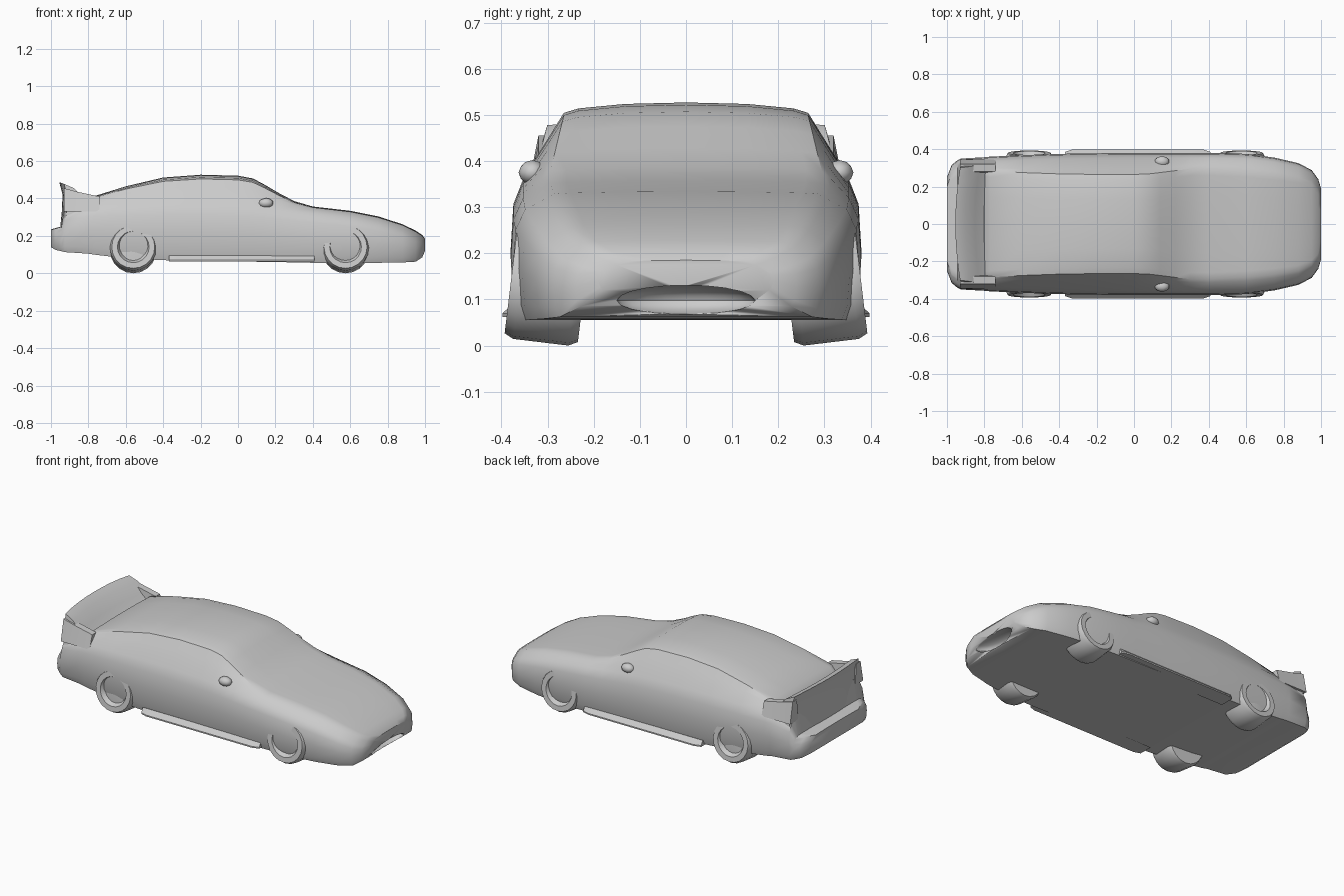
import bpy, bmesh, math
from mathutils import Vector, Matrix

if "Cube" in bpy.data.objects:
    bpy.data.objects.remove(bpy.data.objects["Cube"])

GREY = (0.6, 0.6, 0.6, 1)
grey = bpy.data.materials.new("plain grey")
grey.use_nodes = True
grey.diffuse_color = GREY
grey.node_tree.nodes["Principled BSDF"].inputs["Base Color"].default_value = GREY


def finish(name, bm, angle=35):
    bmesh.ops.recalc_face_normals(bm, faces=bm.faces)
    mesh = bpy.data.meshes.new(name)
    bm.to_mesh(mesh)
    bm.free()
    mesh.materials.append(grey)
    obj = bpy.data.objects.new(name, mesh)
    bpy.context.collection.objects.link(obj)
    bpy.ops.object.select_all(action="DESELECT")
    obj.select_set(True)
    bpy.context.view_layer.objects.active = obj
    bpy.ops.object.shade_smooth_by_angle(angle=math.radians(angle))
    return obj


def loft(name, rings, angle=35):
    """Skin a row of closed rings and cap both ends."""
    bm = bmesh.new()
    rows = [[bm.verts.new(p) for p in ring] for ring in rings]
    n = len(rows[0])
    for a, b in zip(rows, rows[1:]):
        for i in range(n):
            j = (i + 1) % n
            bm.faces.new((a[i], a[j], b[j], b[i]))
    bm.faces.new(rows[0])
    bm.faces.new(rows[-1])
    return finish(name, bm, angle)


def section(x, w, low, belt, top, roof):
    """Cross-section of the body, mirrored about y = 0."""
    h, rise = belt - low, top - belt
    half = [(0.95 * w, low), (0.985 * w, low + 0.15 * h), (w, low + 0.5 * h),
            (0.985 * w, low + 0.82 * h), (0.93 * w, belt),
            (roof + 0.3 * (0.93 * w - roof), belt + 0.6 * rise),
            (roof, belt + 0.86 * rise), (0.88 * roof, belt + 0.92 * rise),
            (0.5 * roof, belt + 0.98 * rise)]
    right = [(x, -y, z) for y, z in half]
    left = [(x, y, z) for y, z in reversed(half)]
    return right + [(x, 0, top)] + left + [(x, 0, low)]


# Body stations: x, half width, underside, beltline, top, roof half width
stations = [
    (-1.0, .25, .14, .215, .235, .2),
    (-.975, .315, .125, .225, .242, .27),
    (-.945, .34, .118, .235, .25, .29),
    (-.925, .35, .113, .32, .37, .29),
    (-.80, .357, .105, .35, .375, .29),
    (-.77, .36, .10, .352, .412, .285),
    (-.6, .368, .08, .36, .465, .275),
    (-.4, .375, .07, .365, .512, .268),
    (-.2, .378, .066, .365, .527, .265),
    (0, .38, .063, .36, .522, .265),
    (.08, .38, .062, .355, .507, .268),
    (.14, .38, .061, .35, .475, .275),
    (.22, .38, .06, .34, .428, .285),
    (.3, .38, .058, .33, .386, .295),
    (.4, .38, .056, .32, .357, .295),
    (.6, .375, .055, .295, .334, .285),
    (.75, .355, .056, .265, .304, .27),
    (.88, .325, .058, .225, .262, .25),
    (.95, .288, .062, .19, .228, .22),
    (.985, .24, .085, .17, .205, .18),
    (1.0, .19, .12, .16, .185, .14)]
body = loft("body", [section(*s) for s in stations])

# Intake opening under the nose
bm = bmesh.new()
bmesh.ops.create_uvsphere(bm, u_segments=20, v_segments=10, radius=1)
bmesh.ops.transform(bm, verts=bm.verts, matrix=Matrix.Translation((.99, 0, .098))
                    @ Matrix.Diagonal((.08, .15, .033, 1)))
cutter = finish("intake_cutter", bm)
cutter.hide_render = True
cutter.hide_set(True)
cut = body.modifiers.new("intake", "BOOLEAN")
cut.object = cutter
cut.solver = "EXACT"

# Rear wing: an upswept lip bowed across the tail
rings = []
for i in range(9):
    y = -.32 + .08 * i
    t = abs(y) / .32
    dx, dz = .025 * t ** 2, -.008 * t ** 3
    rings.append([(x + dx, y * s, z + dz) for x, z, s in (
        (-.955, .486, .94), (-.90, .462, .96), (-.85, .41, 1), (-.79, .365, 1),
        (-.80, .30, 1.04), (-.95, .25, 1.04), (-.942, .33, 1.04), (-.938, .42, 1))])
loft("rear_wing", rings, 40)

# Rear corners joining the fastback pillars to the wing
for side, name in ((1, "left"), (-1, "right")):
    loft(name + "_wing_support", [
        [(x, side * y, z) for y, z in ((.27, .33), (.345, .33), (.32, top), (.28, top))]
        for x, top in ((-.93, .455), (-.86, .436), (-.74, .41))])

    # Sill ledge along the floor edge
    loft(name + "_sill", [
        [(x, side * y, z) for y, z in ((.3, .062), (out, .062), (out, .07), (.37, .095))]
        for x, out in ((-.37, .385), (-.33, .398), (.37, .398), (.41, .385))])

    # Door mirror
    bm = bmesh.new()
    bmesh.ops.create_icosphere(bm, subdivisions=2, radius=1)
    bmesh.ops.transform(bm, verts=bm.verts, matrix=Matrix.Translation((.15, side * .333, .375))
                        @ Matrix.Diagonal((.04, .03, .027, 1)))
    finish(name + "_mirror", bm)

    # Wheels, leaning out at the foot, with a dished outer face
    for x, end in ((-.56, "rear"), (.575, "front")):
        lean = Matrix.Rotation(side * .12, 4, "X")
        centre = Vector((x, side * .3, .128))
        rings = []
        for r, y in ((.07, -.08), (.115, -.08), (.125, -.06), (.125, .06),
                     (.115, .08), (.085, .08), (.07, .055), (.02, .06)):
            ring = []
            for k in range(20):
                a = math.tau * k / 20
                ring.append(centre + lean @ Vector((r * math.cos(a), side * y, r * math.sin(a))))
            rings.append(ring)
        wheel = loft(name + "_" + end + "_wheel", rings)
        drop = min(v.co.z for v in wheel.data.vertices)
        wheel.location.z = -drop
